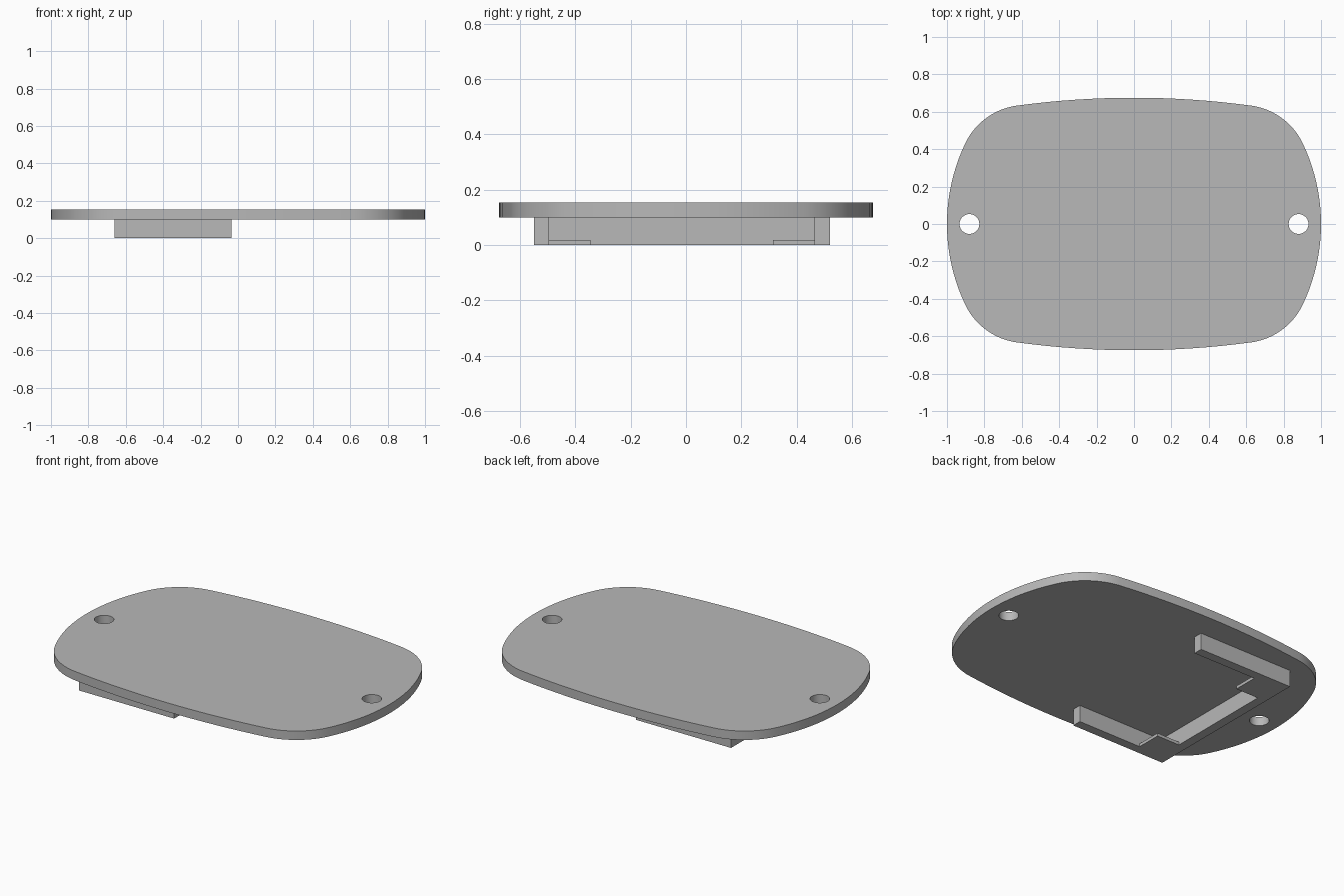
import bpy
import bmesh
from math import atan2, cos, sin, pi, radians
from mathutils import Vector

default = bpy.data.objects.get("Cube")
if default:
    bpy.data.objects.remove(default, do_unlink=True)

GREY = (0.48, 0.48, 0.48, 1)
grey = bpy.data.materials.new("plain grey")
grey.use_nodes = True
grey.diffuse_color = GREY
grey.node_tree.nodes["Principled BSDF"].inputs["Base Color"].default_value = GREY


def prism(name, outline, bottom, top):
    """Extrude a flat xy outline from bottom to top."""
    bm = bmesh.new()
    face = bm.faces.new([bm.verts.new((x, y, bottom)) for x, y in outline])
    result = bmesh.ops.extrude_face_region(bm, geom=[face])
    moved = [v for v in result["geom"] if isinstance(v, bmesh.types.BMVert)]
    bmesh.ops.translate(bm, verts=moved, vec=(0, 0, top - bottom))
    bmesh.ops.recalc_face_normals(bm, faces=bm.faces)
    mesh = bpy.data.meshes.new(name)
    bm.to_mesh(mesh)
    bm.free()
    mesh.materials.append(grey)
    obj = bpy.data.objects.new(name, mesh)
    bpy.context.collection.objects.link(obj)
    return obj


def arc(centre, radius, start, end, steps):
    return [(centre[0] + radius * cos(start + (end - start) * i / steps),
             centre[1] + radius * sin(start + (end - start) * i / steps))
            for i in range(steps + 1)]


def rectangle(x0, x1, y0, y1):
    return [(x0, y0), (x1, y0), (x1, y1), (x0, y1)]


# Cover plate: bowed sides and ends joined by tangent corner arcs
END_R, CORNER_R, DROP, HALF_Y = 1.0, 0.36, 4.0, 0.675
SIDE_R = HALF_Y + DROP
inner_end, inner_side = END_R - CORNER_R, SIDE_R - CORNER_R
cy = (inner_side ** 2 - inner_end ** 2 - DROP ** 2) / (2 * DROP)
cx = (inner_end ** 2 - cy ** 2) ** 0.5
a_end, a_side = atan2(cy, cx), atan2(cy + DROP, cx)

quarter = arc((0, 0), END_R, 0, a_end, 10)
quarter += arc((cx, cy), CORNER_R, a_end, a_side, 16)[1:]
quarter += arc((0, -DROP), SIDE_R, a_side, pi / 2, 8)[1:]
half = quarter + [(-x, y) for x, y in reversed(quarter[:-1])]
outline = half + [(x, -y) for x, y in reversed(half[1:-1])]
plate = prism("cover_plate", outline, 0.1, 0.153)

# Screw holes through both ends of the plate
bpy.context.view_layer.objects.active = plate
for side in (-1, 1):
    cutter = prism("hole_cutter", arc((side * 0.88, 0), 0.053, 0, 2 * pi, 40)[:-1], 0, 0.3)
    cut = plate.modifiers.new("screw hole", 'BOOLEAN')
    cut.operation, cut.solver, cut.object = 'DIFFERENCE', 'EXACT', cutter
    bpy.ops.object.modifier_apply(modifier=cut.name)
    bpy.data.objects.remove(cutter, do_unlink=True)

bpy.ops.object.select_all(action='DESELECT')
plate.select_set(True)
bpy.ops.object.shade_smooth_by_angle(angle=radians(30))

# U-shaped locating rib on the underside, open towards +x
BACK, TIP, Y0, Y1, WALL = -0.66, -0.035, -0.55, 0.52, 0.055
inner = BACK + WALL
prism("locating_rib", [(BACK, Y0), (TIP, Y0), (TIP, Y0 + WALL), (inner, Y0 + WALL),
                       (inner, Y1 - WALL), (TIP, Y1 - WALL), (TIP, Y1), (BACK, Y1)], 0, 0.1)

# Thin retaining tabs in the two inner corners of the rib
TAB = 0.15
for name, y in (("front_corner_tab", Y0 + WALL), ("back_corner_tab", Y1 - WALL - TAB)):
    prism(name, rectangle(inner, inner + TAB, y, y + TAB), 0, 0.018)
